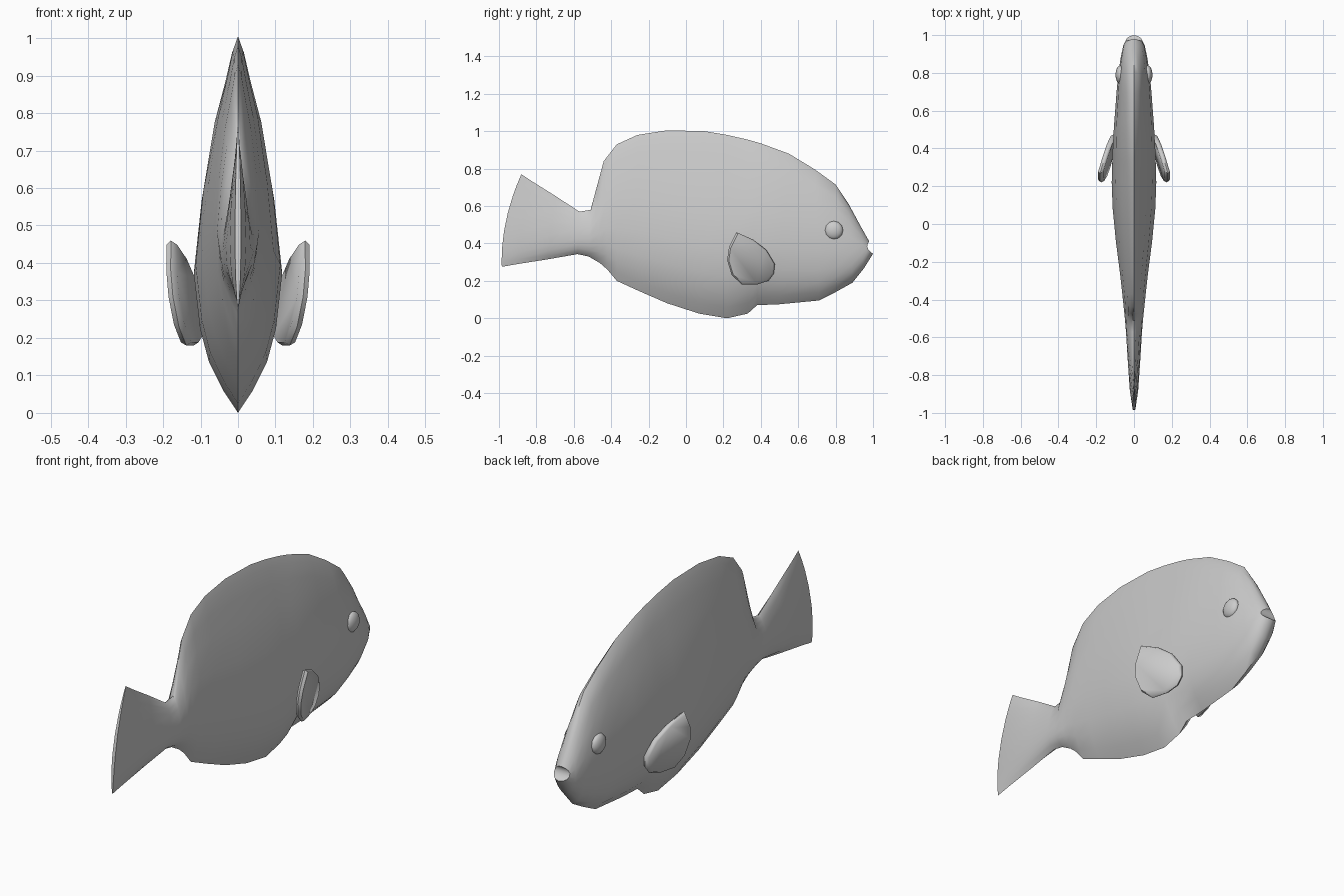
import bpy, math
from mathutils import Vector

if "Cube" in bpy.data.objects:
    bpy.data.objects.remove(bpy.data.objects["Cube"])


def make(name, verts, faces, angle):
    me = bpy.data.meshes.new(name)
    me.from_pydata(verts, [], faces)
    ob = bpy.data.objects.new(name, me)
    bpy.context.collection.objects.link(ob)
    finish(ob, angle)
    return ob


def finish(ob, angle):
    bpy.ops.object.select_all(action='DESELECT')
    ob.select_set(True)
    bpy.context.view_layer.objects.active = ob
    bpy.ops.object.mode_set(mode='EDIT')
    bpy.ops.mesh.select_all(action='SELECT')
    bpy.ops.mesh.normals_make_consistent(inside=False)
    bpy.ops.object.mode_set(mode='OBJECT')
    bpy.ops.object.shade_smooth_by_angle(angle=math.radians(angle))


# Cross-section: height fraction, width fraction with thin fins, width fraction rounded
SECTION = [(0, 0, 0), (.06, .33, .5), (.14, .66, .75), (.23, .86, .9), (.38, 1, 1),
           (.58, .82, .95), (.77, .55, .76), (.88, .3, .53), (.96, .14, .3), (1, 0, 0)]

# Stations from tail to mouth: bottom y, z, top y, z, half width, roundness, bow
STATIONS = [
    (-.985, .275, -.88, .77, .008, .6, -.03),
    (-.90, .29, -.82, .73, .022, .4, -.015),
    (-.74, .315, -.70, .655, .033, .5, 0),
    (-.58, .343, -.57, .57, .042, .7, 0),
    (-.52, .33, -.51, .58, .047, .6, 0),
    (-.46, .295, -.475, .71, .052, .2, 0),
    (-.42, .26, -.44, .84, .056, 0, 0),
    (-.37, .20, -.37, .93, .062, 0, 0),
    (-.25, .145, -.26, .98, .075, 0, 0),
    (-.10, .08, -.10, 1.005, .095, 0, 0),
    (.07, .025, .10, 1.0, .113, 0, 0),
    (.22, .0, .22, .98, .118, 0, 0),
    (.33, .025, .33, .955, .115, .1, 0),
    (.38, .07, .40, .935, .113, .2, 0),
    (.50, .075, .55, .88, .106, .4, 0),
    (.71, .095, .69, .795, .092, .6, 0),
    (.80, .14, .80, .715, .083, .8, 0),
    (.89, .19, .87, .61, .070, .9, 0),
    (.95, .265, .935, .49, .057, 1, 0),
    (1.0, .345, .98, .41, .043, 1, -.02),
]

# Body with dorsal, anal and tail fins in one loft
verts, faces = [], []
n = 2 * len(SECTION) - 2
for yb, zb, yt, zt, w, r, bow in STATIONS:
    half = []
    for t, thin, full in SECTION:
        x = w * (thin + (full - thin) * r)
        half.append((x, yb + (yt - yb) * t + bow * 4 * t * (1 - t), zb + (zt - zb) * t))
    verts += half + [(-x, y, z) for x, y, z in half[-2:0:-1]]
for i in range(len(STATIONS) - 1):
    for j in range(n):
        k = (j + 1) % n
        faces.append((i * n + j, i * n + k, (i + 1) * n + k, (i + 1) * n + j))
# Tail and mouth caps as strips across the body
for base in (0, (len(STATIONS) - 1) * n):
    for j in range(n // 2):
        quad = [base + j, base + j + 1, base + (n - j - 1) % n, base + (n - j) % n]
        faces.append(tuple(dict.fromkeys(quad)))
make("body", verts, faces, 50)

# Pectoral fin outline (y, z)
FIN = [(.27, .46), (.36, .42), (.43, .365), (.475, .29), (.47, .24), (.44, .20),
       (.38, .18), (.30, .18), (.245, .23), (.22, .31), (.23, .38)]
cy = sum(p[0] for p in FIN) / len(FIN)
cz = sum(p[1] for p in FIN) / len(FIN)


def fin_x(y, z):
    return .11 + .25 * (.47 - y) + .12 * (z - .3)


for side, label in ((1, "right"), (-1, "left")):
    # Pectoral fin: outline rim with slightly inset inner and outer faces
    m = len(FIN)
    fv, ff = [], []
    for dx, s in ((-.014, .93), (0, 1), (.014, .93)):
        for y, z in FIN:
            y2, z2 = cy + (y - cy) * s, cz + (z - cz) * s
            fv.append((side * (fin_x(y2, z2) + dx), y2, z2))
    for i in range(2):
        for j in range(m):
            k = (j + 1) % m
            ff.append((i * m + j, i * m + k, (i + 1) * m + k, (i + 1) * m + j))
    ff += [tuple(range(m)), tuple(range(2 * m, 3 * m))]
    make("pectoral_fin_" + label, fv, ff, 60)

    # Eye
    bpy.ops.mesh.primitive_uv_sphere_add(segments=12, ring_count=8, radius=1,
                                         location=(side * .072, .79, .47),
                                         rotation=(0, math.pi / 2, 0))
    eye = bpy.context.object
    eye.name = "eye_" + label
    eye.scale = (.05, .05, .026)
    finish(eye, 60)
